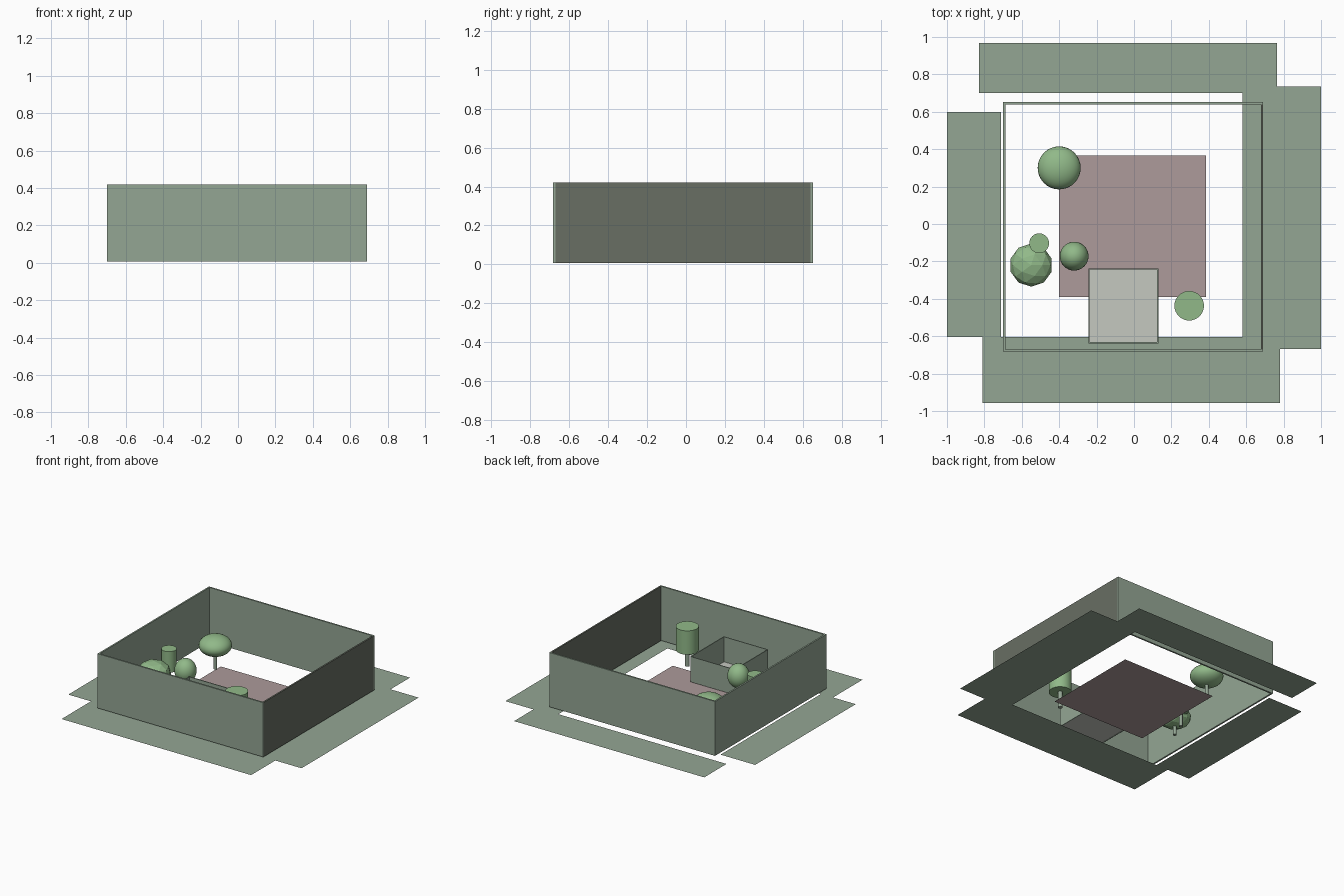
import bpy, math

if "Cube" in bpy.data.objects:
    bpy.data.objects.remove(bpy.data.objects["Cube"])

def material(name, rgb):
    lin = [(c / 255 / 12.92) if c < 10 else ((c / 255 + 0.055) / 1.055) ** 2.4 for c in rgb]
    m = bpy.data.materials.new(name)
    m.diffuse_color = (*lin, 1)
    m.use_nodes = True
    m.node_tree.nodes["Principled BSDF"].inputs["Base Color"].default_value = m.diffuse_color
    return m

GREEN = material("sage green", (148, 166, 148))
DARK = material("dark olive", (104, 110, 99))
PINK = material("dusty pink", (173, 155, 155))
PALE = material("pale grey", (197, 200, 192))
LEAF = material("leaf green", (145, 185, 137))

def finish(name, mat, smooth=False):
    o = bpy.context.object
    o.name = name
    o.data.materials.append(mat)
    if smooth:
        bpy.ops.object.shade_smooth_by_angle(angle=math.radians(35))
    return o

def plate(name, x0, x1, y0, y1, z, mat):
    bpy.ops.mesh.primitive_plane_add(size=1, location=((x0 + x1) / 2, (y0 + y1) / 2, z))
    bpy.context.object.scale = (x1 - x0, y1 - y0, 1)
    finish(name, mat)

def box(name, x0, x1, y0, y1, z0, z1, mat):
    bpy.ops.mesh.primitive_cube_add(size=1, location=((x0 + x1) / 2, (y0 + y1) / 2, (z0 + z1) / 2))
    bpy.context.object.scale = (x1 - x0, y1 - y0, z1 - z0)
    finish(name, mat)

def enclosure(name, x0, x1, y0, y1, z0, z1, t, right_mat):
    # four thin walls, open at the top
    box(name + "_front", x0, x1, y0, y0 + t, z0, z1, GREEN)
    box(name + "_back", x0, x1, y1 - t, y1, z0, z1, GREEN)
    box(name + "_left", x0, x0 + t, y0 + t, y1 - t, z0, z1, GREEN)
    box(name + "_right", x1 - t, x1, y0 + t, y1 - t, z0, z1, right_mat)

# ground strips around the yard
plate("ground_back", -0.83, 0.765, 0.70, 0.967, 0, GREEN)
plate("ground_right", 0.58, 1.0, -0.667, 0.735, 0, GREEN)
plate("ground_front", -0.81, 0.78, -0.957, -0.605, 0, GREEN)
plate("ground_left", -1.0, -0.71, -0.605, 0.60, 0, GREEN)

# central paving
plate("paving", -0.40, 0.385, -0.39, 0.365, 0.003, PINK)

# outer walls and the small open room with its floor
enclosure("yard_wall", -0.70, 0.69, -0.683, 0.652, 0.008, 0.42, 0.012, DARK)
enclosure("room_wall", -0.243, 0.13, -0.638, -0.237, 0.008, 0.20, 0.006, GREEN)
plate("room_floor", -0.24, 0.127, -0.635, -0.24, 0.01, PALE)

# trees: crown shape, x, y, crown centre z, radius, half height, trunk radius
trees = [("ball", -0.40, 0.30, 0.19, 0.115, 0.073, 0.012),
         ("facet", -0.55, -0.22, 0.15, 0.115, 0.078, 0.013),
         ("ball", -0.32, -0.172, 0.20, 0.077, 0.088, 0.012),
         ("drum", -0.507, -0.103, 0.21, 0.053, 0.08, 0.013),
         ("drum", 0.295, -0.437, 0.22, 0.079, 0.09, 0.017)]
for i, (kind, x, y, z, r, h, tr) in enumerate(trees, 1):
    bpy.ops.mesh.primitive_cylinder_add(vertices=16, radius=tr, depth=z - 0.01, location=(x, y, (z + 0.01) / 2))
    finish(f"tree_trunk_{i}", GREEN, True)
    if kind == "ball":
        bpy.ops.mesh.primitive_uv_sphere_add(segments=32, ring_count=16, radius=1, location=(x, y, z))
    elif kind == "facet":
        bpy.ops.mesh.primitive_ico_sphere_add(subdivisions=2, radius=1, location=(x, y, z))
    else:
        bpy.ops.mesh.primitive_cylinder_add(vertices=32, radius=1, depth=2, location=(x, y, z))
    bpy.context.object.scale = (r, r, h)
    bpy.ops.object.transform_apply(location=False, rotation=False, scale=True)
    finish(f"tree_crown_{i}", LEAF, kind != "facet")
